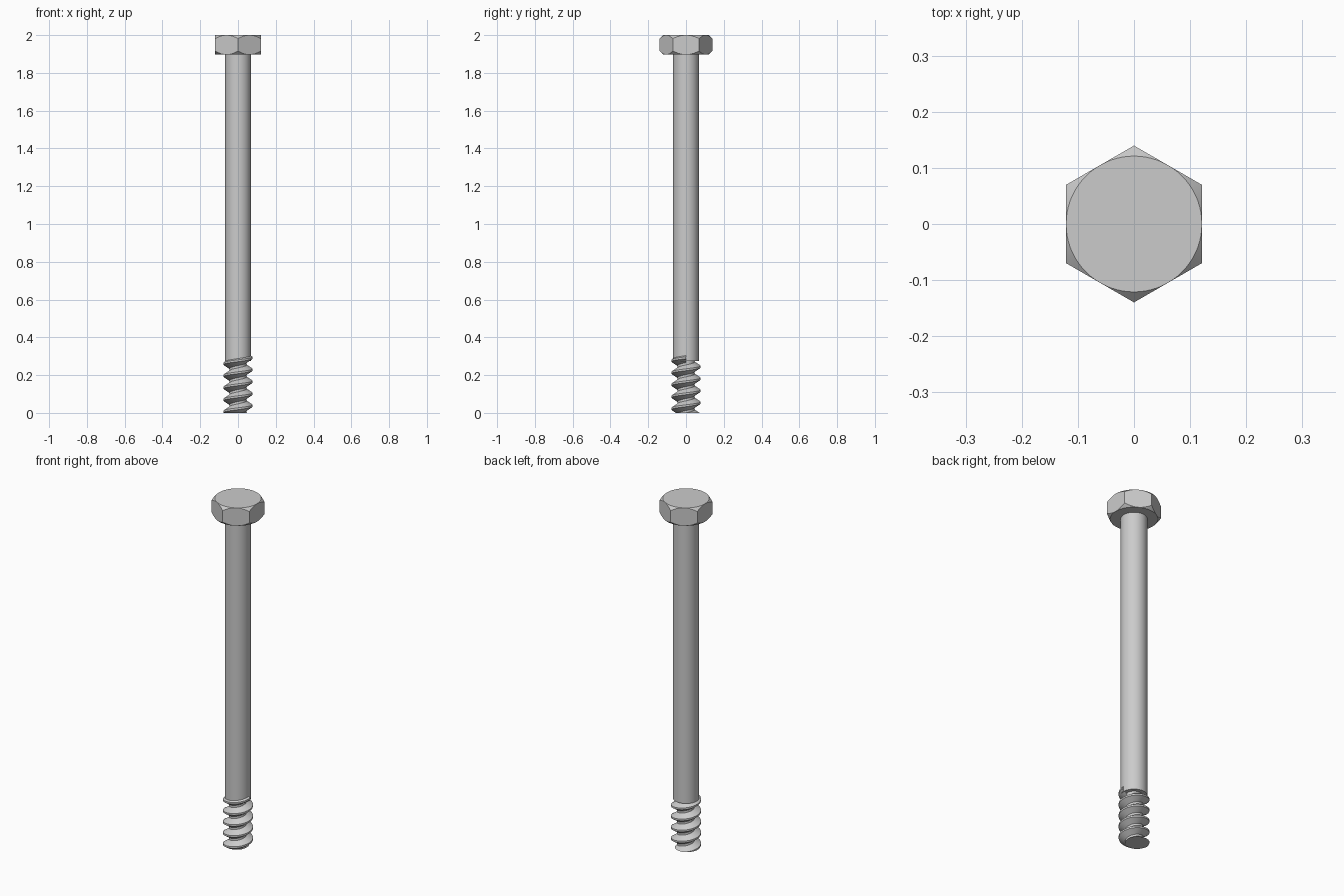
import bpy, bmesh, math

if "Cube" in bpy.data.objects:
    bpy.data.objects.remove(bpy.data.objects["Cube"])

steel = bpy.data.materials.new("steel grey")
steel.diffuse_color = (0.6, 0.6, 0.6, 1)
steel.use_nodes = True
steel.node_tree.nodes["Principled BSDF"].inputs["Base Color"].default_value = steel.diffuse_color


def make_object(name, bm):
    bmesh.ops.remove_doubles(bm, verts=bm.verts, dist=1e-5)
    bmesh.ops.recalc_face_normals(bm, faces=bm.faces)
    mesh = bpy.data.meshes.new(name)
    bm.to_mesh(mesh)
    bm.free()
    mesh.materials.append(steel)
    obj = bpy.data.objects.new(name, mesh)
    bpy.context.collection.objects.link(obj)
    bpy.ops.object.select_all(action='DESELECT')
    obj.select_set(True)
    bpy.context.view_layer.objects.active = obj
    bpy.ops.object.shade_smooth_by_angle(angle=math.radians(30))


def loft(bm, rings):
    """Skin closed rings of points and cap both ends."""
    loops = [[bm.verts.new(p) for p in ring] for ring in rings]
    for a, b in zip(loops, loops[1:]):
        for i in range(len(a)):
            j = (i + 1) % len(a)
            bm.faces.new((a[i], a[j], b[j], b[i]))
    bm.faces.new(loops[0])
    bm.faces.new(loops[-1])


def polar(r, a, z):
    return (r * math.cos(a), r * math.sin(a), z)


def cylinder(name, radius, z0, z1, sides=48):
    bm = bmesh.new()
    angles = [2 * math.pi * i / sides for i in range(sides)]
    loft(bm, [[polar(radius, a, z) for a in angles] for z in (z0, z1)])
    make_object(name, bm)


# Hexagonal head, corners chamfered above and below
FLAT, Z0, Z1, SIDES = 0.121, 1.897, 2.0, 72
angles = [2 * math.pi * i / SIDES for i in range(SIDES)]
hexagon = [FLAT / math.cos((a + math.pi / 6) % (math.pi / 3) - math.pi / 6) for a in angles]
bm = bmesh.new()
loft(bm, [
    [polar(FLAT, a, Z0) for a in angles],
    [polar(r, a, Z0 + (r - FLAT)) for a, r in zip(angles, hexagon)],
    [polar(r, a, Z1 - (r - FLAT)) for a, r in zip(angles, hexagon)],
    [polar(FLAT, a, Z1) for a in angles],
])
make_object("hex_head", bm)

# Plain shank and the thinner core under the thread
cylinder("shank", 0.068, 0.275, Z0)
cylinder("thread_core", 0.046, 0.0, 0.275)

# Right-handed thread ridge, cut flat at the tip
PITCH, TOP, TURNS, STEPS = 0.0635, 0.292, 5.75, 48
section = [(0.044, -0.027), (0.078, -0.005), (0.078, 0.005), (0.044, 0.027)]
bm = bmesh.new()
rings = []
for i in range(int(TURNS * STEPS) + 1):
    turn = i / STEPS - TURNS
    rings.append([polar(r, 2 * math.pi * turn, TOP + PITCH * turn + dz) for r, dz in section])
loft(bm, rings)
bmesh.ops.bisect_plane(bm, geom=bm.verts[:] + bm.edges[:] + bm.faces[:],
                       plane_co=(0, 0, 0), plane_no=(0, 0, 1), clear_inner=True)
bmesh.ops.holes_fill(bm, edges=[e for e in bm.edges if e.is_boundary], sides=0)
make_object("thread", bm)
